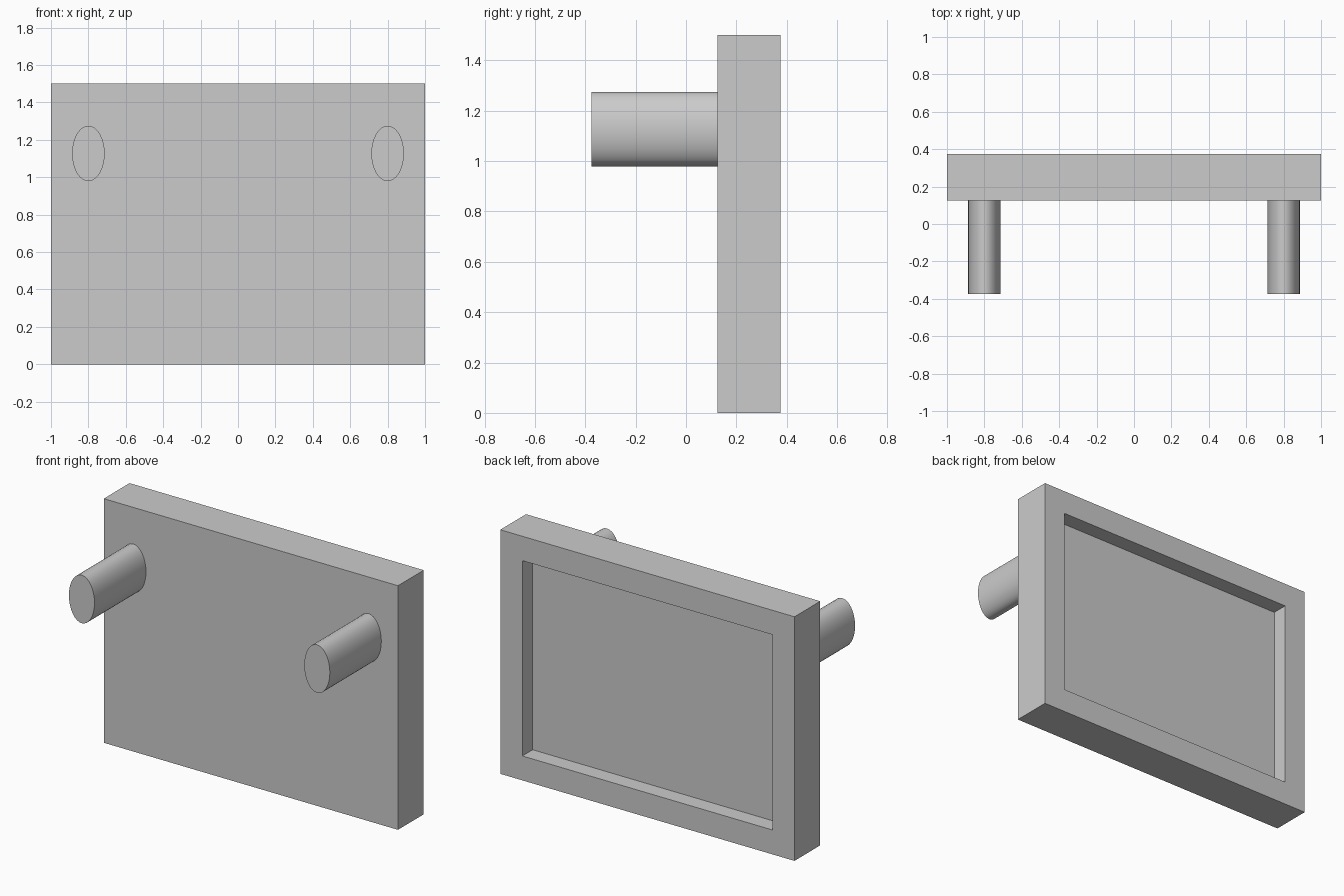
import bpy
import bmesh
import math
from mathutils import Matrix, Vector

cube = bpy.data.objects.get("Cube")
if cube:
    bpy.data.objects.remove(cube, do_unlink=True)

GREY = (0.6, 0.6, 0.6, 1.0)
grey = bpy.data.materials.new("plain_grey")
grey.use_nodes = True
grey.diffuse_color = GREY
grey.node_tree.nodes["Principled BSDF"].inputs["Base Color"].default_value = GREY


def add_object(name, bm):
    mesh = bpy.data.meshes.new(name)
    bm.to_mesh(mesh)
    bm.free()
    mesh.materials.append(grey)
    obj = bpy.data.objects.new(name, mesh)
    bpy.context.collection.objects.link(obj)
    return obj


# Upright panel with a framed recess in its back
bm = bmesh.new()
bmesh.ops.create_cube(bm, size=1, matrix=Matrix.Translation((0, 0.25, 0.75))
                      @ Matrix.Diagonal((2, 0.25, 1.5, 1)))
bm.normal_update()
back = max(bm.faces, key=lambda f: f.normal.y)
bmesh.ops.inset_region(bm, faces=[back], thickness=0.15, use_even_offset=True)
walls = bmesh.ops.extrude_discrete_faces(bm, faces=[back])
floor = walls["faces"][0]
bmesh.ops.translate(bm, verts=floor.verts, vec=Vector((0, -0.1, 0)))
bmesh.ops.recalc_face_normals(bm, faces=bm.faces)
add_object("panel", bm)

# Oval pegs projecting from the front
for name, x in (("left_peg", 0.8), ("right_peg", -0.8)):
    bm = bmesh.new()
    bmesh.ops.create_cone(
        bm, cap_ends=True, segments=32, radius1=1, radius2=1, depth=0.5,
        matrix=Matrix.Translation((x, -0.125, 1.127))
        @ Matrix.Diagonal((0.087, 1, 0.148, 1))
        @ Matrix.Rotation(math.pi / 2, 4, "X"))
    bmesh.ops.recalc_face_normals(bm, faces=bm.faces)
    peg = add_object(name, bm)
    bpy.ops.object.select_all(action="DESELECT")
    peg.select_set(True)
    bpy.context.view_layer.objects.active = peg
    bpy.ops.object.shade_smooth_by_angle(angle=math.radians(40))
